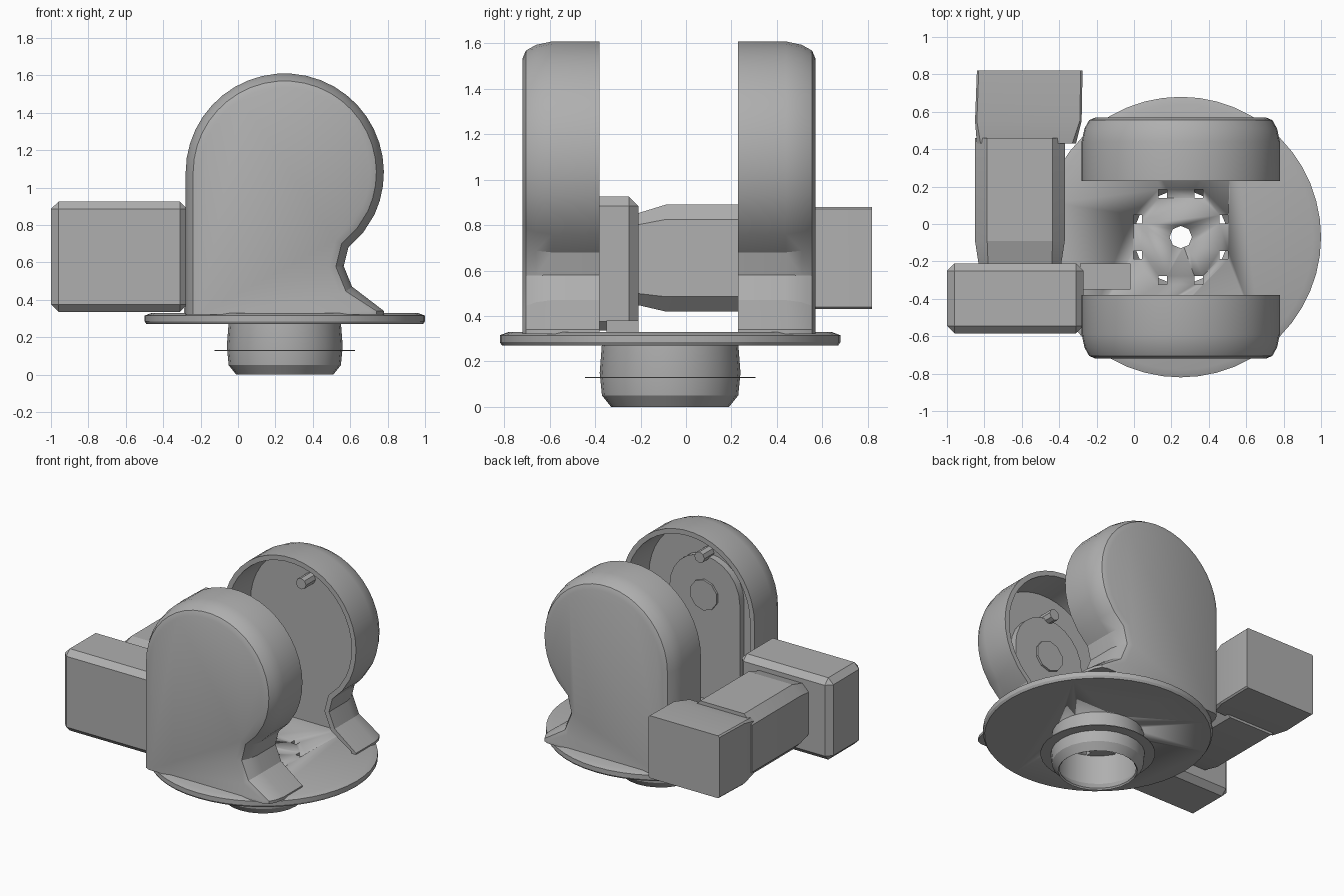
import bpy, bmesh, math
from mathutils import Matrix, Vector

cube = bpy.data.objects.get("Cube")
if cube:
    bpy.data.objects.remove(cube)

grey = bpy.data.materials.new("metal_grey")
grey.use_nodes = True
GREY = (0.43, 0.43, 0.43, 1)
grey.diffuse_color = GREY
grey.node_tree.nodes["Principled BSDF"].inputs["Base Color"].default_value = GREY

CX, CY, TOP = 0.25, -0.07, 0.33   # pan axis and top of the base plate
PIVOT = 1.08                      # height of the tilt axis


def finish(name, bm, angle=28):
    bmesh.ops.recalc_face_normals(bm, faces=bm.faces)
    mesh = bpy.data.meshes.new(name)
    bm.to_mesh(mesh)
    bm.free()
    obj = bpy.data.objects.new(name, mesh)
    bpy.context.collection.objects.link(obj)
    mesh.materials.append(grey)
    bpy.ops.object.select_all(action='DESELECT')
    obj.select_set(True)
    bpy.context.view_layer.objects.active = obj
    bpy.ops.object.shade_smooth_by_angle(angle=math.radians(angle))
    return obj


def box(name, x, y, z, bevel=0.0):
    bm = bmesh.new()
    bmesh.ops.create_cube(bm, size=1)
    for v in bm.verts:
        v.co = [r[0] + (c + 0.5) * (r[1] - r[0]) for c, r in zip(v.co, (x, y, z))]
    if bevel:
        bmesh.ops.bevel(bm, geom=bm.edges[:], offset=bevel, segments=1, affect='EDGES')
    return finish(name, bm, 20)


def loft(bm, rings, cap=True, closed=False):
    loops = [[bm.verts.new(p) for p in ring] for ring in rings]
    pairs = list(zip(loops, loops[1:]))
    if closed:
        pairs.append((loops[-1], loops[0]))
    for a, b in pairs:
        for i in range(len(a)):
            j = (i + 1) % len(a)
            bm.faces.new((a[i], a[j], b[j], b[i]))
    if cap:
        bm.faces.new(loops[0])
        bm.faces.new(loops[-1])


def lathe(name, profile, sides, closed=False):
    bm = bmesh.new()
    turns = [2 * math.pi * i / sides for i in range(sides)]
    loft(bm, [[(CX + r * math.cos(t), CY + r * math.sin(t), z) for t in turns]
              for r, z in profile], not closed, closed)
    return finish(name, bm)


# Round base plate with a centre bore and a ring of square screw holes
base = lathe("base_plate", [(0.74, 0.27), (0.75, 0.285), (0.75, 0.315), (0.71, TOP)], 48)
bm = bmesh.new()
for i in range(9):
    a = math.radians(22.5 + 45 * i)
    r, size, sides = (0, 0.06, 8) if i == 8 else (0.25, 0.032, 4)
    spot = Matrix.Translation((CX + r * math.cos(a), CY + r * math.sin(a), 0.3))
    bmesh.ops.create_cone(bm, cap_ends=True, segments=sides, radius1=size, radius2=size,
                          depth=0.3, matrix=spot @ Matrix.Rotation(math.pi / 4, 4, 'Z'))
cutter = finish("hole_cutter", bm)
cutter.hide_render = True
mod = base.modifiers.new("holes", 'BOOLEAN')
mod.object = cutter
mod.operation = 'DIFFERENCE'
mod.solver = 'EXACT'
bpy.context.view_layer.objects.active = base
bpy.ops.object.modifier_apply(modifier=mod.name)
bpy.data.objects.remove(cutter)

# Open hub under the base and its thin flange
lathe("hub", [(0.30, 0.28), (0.31, 0.15), (0.30, 0.05), (0.26, 0.0),
              (0.25, 0.01), (0.28, 0.06), (0.28, 0.28)], 24, True)
lathe("hub_flange", [(0.30, 0.127), (0.375, 0.127), (0.375, 0.132), (0.30, 0.132)], 32, True)

# Fork arm outline: straight left side, round head, narrow waist and flared foot
outline = [(-0.28, 0.32), (0.78, 0.32), (0.78, 0.34), (0.61, 0.47), (0.565, 0.58),
           (0.59, 0.68), (0.67, 0.76)]
for i in range(25):
    a = math.radians(-25 + 205 * i / 24)
    outline.append((CX + 0.53 * math.cos(a), PIVOT + 0.53 * math.sin(a)))


def inset(points, amount):
    result = []
    for i, (x, z) in enumerate(points):
        here = Vector((x, z))
        d1 = (here - Vector(points[i - 1])).normalized()
        d2 = (Vector(points[(i + 1) % len(points)]) - here).normalized()
        n1, n2 = Vector((-d1.y, d1.x)), Vector((-d2.y, d2.x))
        p = here + (n1 + n2) * amount / (1 + n1.dot(n2))
        result.append((p.x, z if z < 0.35 else p.y))
    return result


# Hollow arms, open toward each other
for name, outer, way in (("front", -0.72, 1), ("back", 0.57, -1)):
    steps = [(0, 0.075), (0.015, 0.04), (0.06, 0.015), (0.13, 0.0),
             (0.34, 0.0), (0.34, 0.035), (0.10, 0.05)]
    bm = bmesh.new()
    loft(bm, [[(x, outer + way * d, z) for x, z in inset(outline, n)] for d, n in steps])
    finish(name + "_arm", bm)

    # Screw head on the inner wall
    bm = bmesh.new()
    bmesh.ops.create_cone(bm, cap_ends=True, segments=8, radius1=0.04, radius2=0.04, depth=0.12,
                          matrix=Matrix.Translation((CX, outer + way * 0.15, 1.37))
                          @ Matrix.Rotation(math.pi / 2, 4, 'X'))
    finish(name + "_arm_screw", bm)

# Arched bearing panel inside the front arm
arch = [(CX - 0.28, 0.32), (CX + 0.28, 0.32)]
for i in range(13):
    a = math.pi * i / 12
    arch.append((CX + 0.28 * math.cos(a), PIVOT + 0.28 * math.sin(a)))
bm = bmesh.new()
loft(bm, [[(x, y, z) for x, z in arch] for y in (-0.63, -0.57)])
finish("bearing_panel", bm)
bm = bmesh.new()
bmesh.ops.create_cone(bm, cap_ends=True, segments=10, radius1=0.11, radius2=0.11, depth=0.02,
                      matrix=Matrix.Translation((CX, -0.565, PIVOT))
                      @ Matrix.Rotation(math.pi / 2, 4, 'X'))
finish("bearing_cap", bm)

# Side drive: front housing, chamfered body and rear block
box("drive_housing", (-1.0, -0.27), (-0.585, -0.21), (0.335, 0.925), 0.04)
box("drive_mount", (-0.29, -0.02), (-0.35, -0.21), (0.32, 0.38))


def octagon(x0, x1, z0, z1, c):
    return [(x0 + c, z0), (x1 - c, z0), (x1, z0 + c), (x1, z1 - c),
            (x1 - c, z1), (x0 + c, z1), (x0, z1 - c), (x0, z0 + c)]


bm = bmesh.new()
sections = [(-0.22, (-0.83, -0.39, 0.45, 0.85, 0.05)), (-0.09, (-0.85, -0.37, 0.42, 0.89, 0.065)),
            (0.46, (-0.85, -0.37, 0.42, 0.89, 0.065))]
loft(bm, [[(x, y, z) for x, z in octagon(*s)] for y, s in sections])
finish("drive_body", bm, 15)

bm = bmesh.new()
sections = [(0.43, (-0.84, -0.31, 0.44, 0.86, 0.02)), (0.55, (-0.85, -0.28, 0.43, 0.88, 0.01)),
            (0.82, (-0.84, -0.275, 0.43, 0.88, 0.01))]
loft(bm, [[(x, y, z) for x, z in octagon(*s)] for y, s in sections])
finish("drive_end_block", bm, 15)
